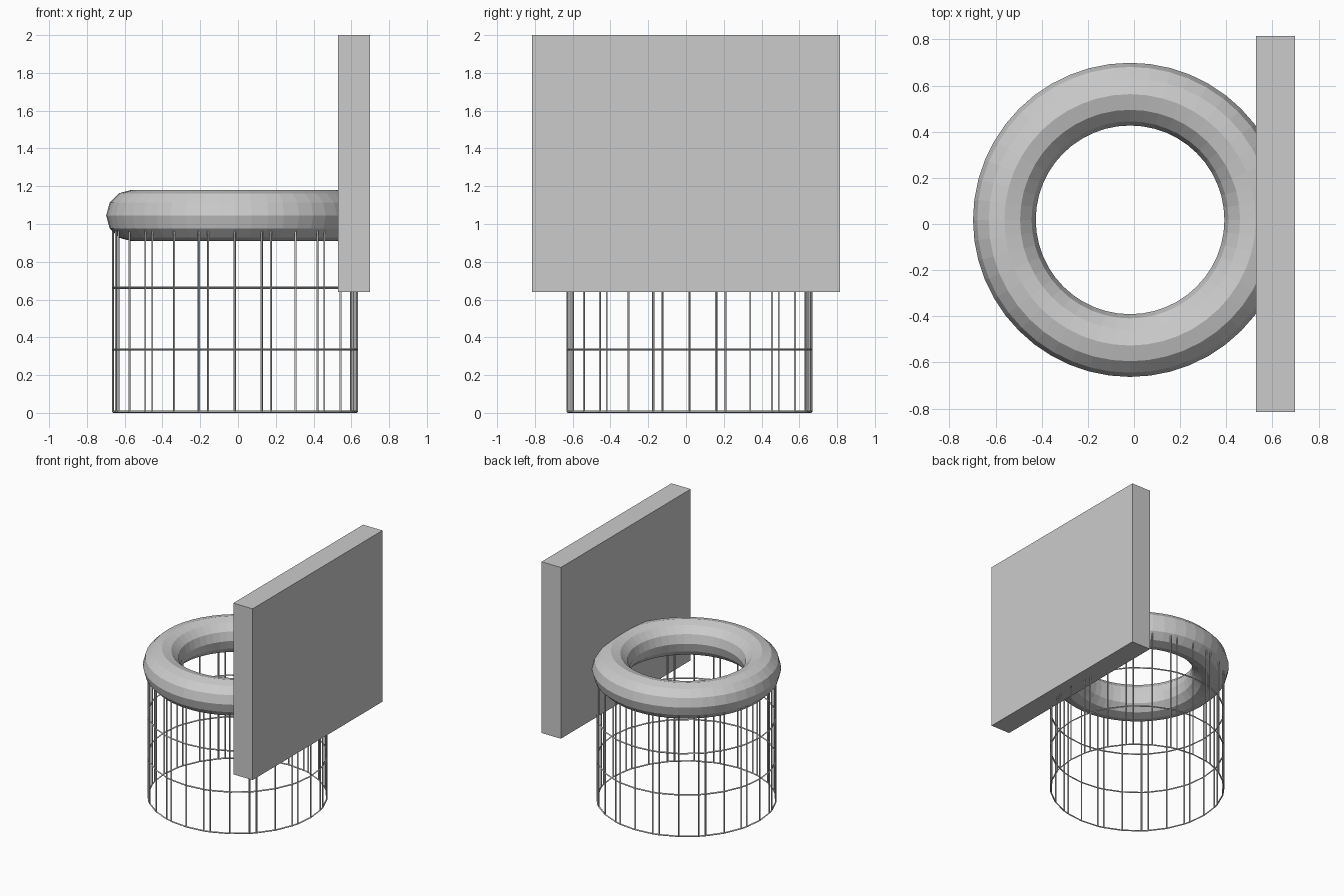
import bpy, bmesh
from math import cos, sin, radians

if "Cube" in bpy.data.objects:
    bpy.data.objects.remove(bpy.data.objects["Cube"])

CX, CY = -0.017, 0.018   # hoop axis

# Backboard
bpy.ops.mesh.primitive_cube_add(size=1, location=(0.614, 0, 1.32))
board = bpy.context.object
board.name = "backboard"
board.scale = (0.17, 1.63, 1.36)

# Rim
bpy.ops.mesh.primitive_torus_add(location=(CX, CY, 1.045), major_radius=0.545,
                                 minor_radius=0.136, major_segments=48, minor_segments=12)
bpy.context.object.name = "rim"

# Net: open tube with single strands every 30 degrees and a close pair between them
angles = [radians(30 * i + a) for i in range(12) for a in (0, 12.75, 17.25)]
bm = bmesh.new()
rings = [[bm.verts.new((CX + 0.645 * cos(a), CY + 0.645 * sin(a), z)) for a in angles]
         for z in (0.006, 0.335, 0.663, 0.99)]
n = len(angles)
for low, high in zip(rings, rings[1:]):
    for i in range(n):
        j = (i + 1) % n
        bm.faces.new((low[i], low[j], high[j], high[i]))
mesh = bpy.data.meshes.new("net")
bm.to_mesh(mesh)
bm.free()
net = bpy.data.objects.new("net", mesh)
bpy.context.collection.objects.link(net)
wire = net.modifiers.new("strands", 'WIREFRAME')
wire.thickness = 0.012
wire.offset = 0
wire.use_boundary = True
wire.use_even_offset = True
